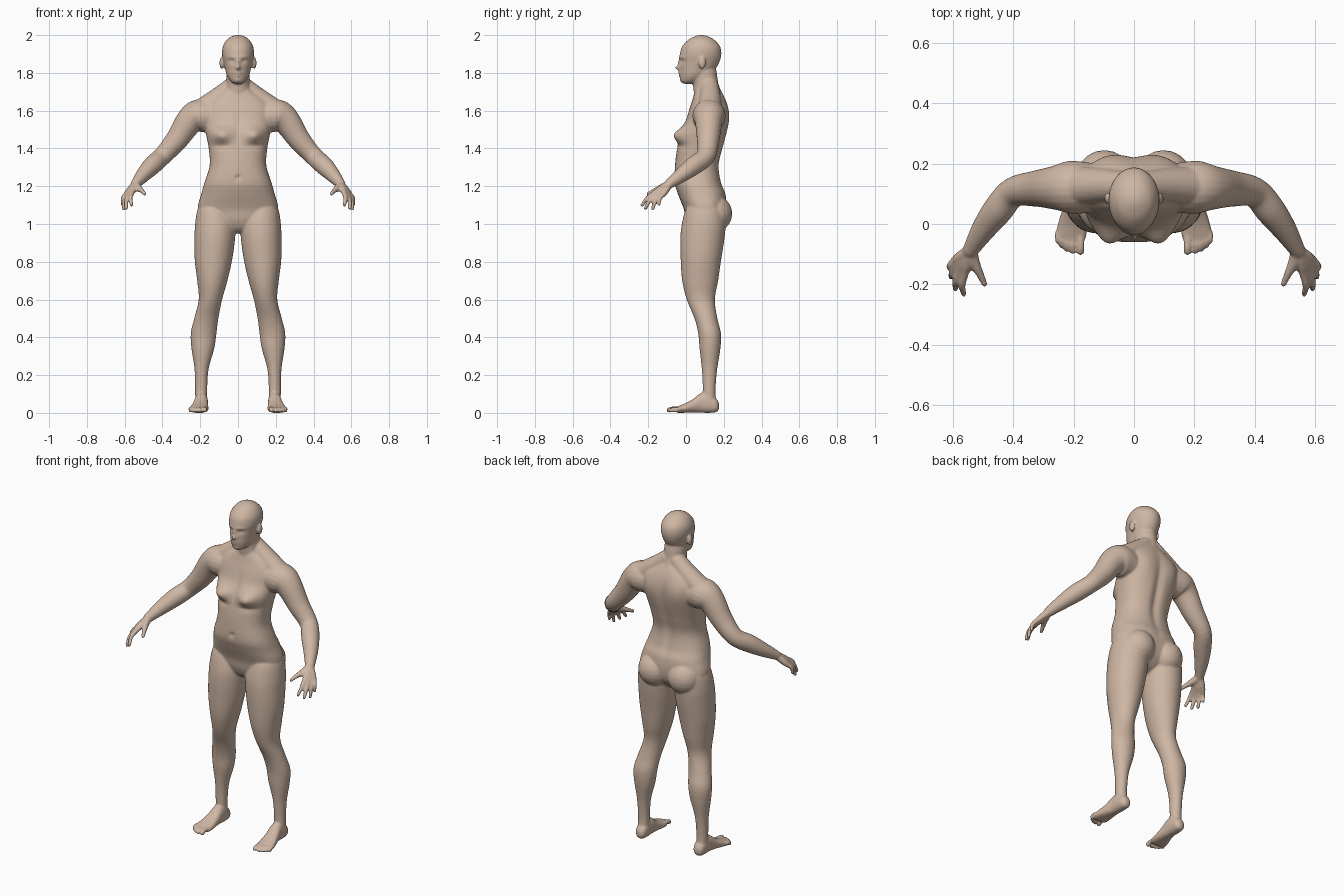
import bpy, bmesh, math
from mathutils import Vector, Matrix

bm = bmesh.new()


def spline(keys, steps):
    """Catmull-Rom interpolation of rows of numbers."""
    out = []
    for i in range(len(keys) - 1):
        a, b, c, d = (keys[min(max(i + k, 0), len(keys) - 1)] for k in (-1, 0, 1, 2))
        for s in range(steps):
            t = s / steps
            out.append([0.5 * (2 * q + (r - p) * t + (2 * p - 5 * q + 4 * r - w) * t * t
                               + (3 * q - p - 3 * r + w) * t ** 3)
                        for p, q, r, w in zip(a, b, c, d)])
    return out + [list(keys[-1])]


def skin(rings):
    """Closed surface through rings of points."""
    vs = [[bm.verts.new(p) for p in r] for r in rings]
    n = len(vs[0])
    for a, b in zip(vs, vs[1:]):
        for i in range(n):
            j = (i + 1) % n
            bm.faces.new((a[i], a[j], b[j], b[i]))
    bm.faces.new(vs[0][::-1])
    bm.faces.new(vs[-1])


def loft(keys, axis='z', power=2.0, seg=48, steps=6, bumps=()):
    """Rows: station, centre x, half width, low edge, high edge.
    Bumps: x, z, spread x, spread z, y push, side (-1 front, 1 back)."""
    rings = []
    for s, cx, rx, lo, hi in spline(keys, steps):
        ring = []
        for k in range(seg):
            t = 2 * math.pi * k / seg
            c, n = math.cos(t), math.sin(t)
            x = cx + rx * math.copysign(abs(c) ** (2 / power), c)
            v = (lo + hi) / 2 + (hi - lo) / 2 * math.copysign(abs(n) ** (2 / power), n)
            for bx, bz, sx, sz, amp, side in bumps:
                if n * side > 0:
                    v += amp * math.exp(-((abs(x) - bx) / sx) ** 2 - ((s - bz) / sz) ** 2)
            ring.append((x, v, s) if axis == 'z' else (x, s, v))
        rings.append(ring)
    skin(rings)


def ball(c, r):
    m = Matrix.Translation(c) @ Matrix.Diagonal((*r, 1))
    bmesh.ops.create_icosphere(bm, subdivisions=3, radius=1, matrix=m)


def tube(keys, seg=20, steps=5):
    """Round-ended tube. Rows: x, y, z, radius."""
    pts = spline(keys, steps)
    rings = []
    for i, p in enumerate(pts):
        a, b = pts[max(i - 1, 0)], pts[min(i + 1, len(pts) - 1)]
        q = (Vector(b[:3]) - Vector(a[:3])).to_track_quat('Z', 'Y')
        rings.append([Vector(p[:3]) + q @ Vector((p[3] * math.cos(2 * math.pi * k / seg),
                                                  p[3] * math.sin(2 * math.pi * k / seg), 0))
                      for k in range(seg)])
    skin(rings)
    for p in (keys[0], keys[-1]):
        ball(p[:3], (p[3],) * 3)


# leg
loft([(1.14, .12, .06, .04, .17), (1.08, .125, .088, 0, .2), (1.0, .12, .107, -.022, .21),
      (.92, .123, .107, -.03, .203), (.81, .13, .099, -.028, .186), (.7, .136, .08, -.02, .17),
      (.6, .146, .062, .004, .153), (.5, .168, .064, .045, .166), (.42, .182, .068, .065, .185),
      (.34, .186, .06, .072, .182), (.23, .193, .037, .084, .165), (.12, .195, .032, .089, .156),
      (.05, .194, .033, .085, .16)])

# foot and toes
loft([(.175, .192, .012, .02, .05), (.16, .193, .03, .004, .075), (.12, .194, .035, 0, .1),
      (.08, .195, .036, .001, .105), (.04, .199, .041, .002, .075), (0, .204, .048, .001, .052),
      (-.04, .209, .052, 0, .036), (-.055, .211, .046, .004, .03)], axis='y', power=2.3)
for x, y, r in ((.177, -.089, .014), (.203, -.09, .0105), (.222, -.083, .01),
                (.239, -.072, .0095), (.254, -.056, .009)):
    tube([(x, -.03, .022, r), (x, (y - .03) / 2 - .01, .022, r * .9), (x, y, r + .001, r)])

# buttock
ball((.098, .145, 1.055), (.098, .1, .1))

# trapezius, shoulder and arm
tube([(.03, .125, 1.73, .048), (.11, .128, 1.66, .058), (.19, .125, 1.597, .066)])
tube([(.16, .12, 1.57, .085), (.215, .122, 1.57, .087), (.26, .12, 1.54, .073),
      (.325, .117, 1.445, .06), (.4, .105, 1.36, .05), (.452, .045, 1.312, .05),
      (.5, -.02, 1.262, .04), (.54, -.085, 1.215, .027)])

# palm and fingers
for base, tip in (((.56, -.162, 1.168), (.564, -.232, 1.1)),
                  ((.576, -.156, 1.157), (.591, -.214, 1.083)),
                  ((.587, -.14, 1.152), (.605, -.176, 1.08)),
                  ((.593, -.12, 1.157), (.612, -.143, 1.105))):
    b, t = Vector(base), Vector(tip)
    w = Vector((.541, -.086, 1.214)).lerp(b, .12)
    m = b.lerp(t, .5) + Vector((.007, -.006, .006))
    tube([(*w, .02), (*w.lerp(b, .6), .0185), (*b, .014), (*m, .0115), (*t, .0095)])
tube([(.54, -.095, 1.207, .022), (.526, -.135, 1.19, .018), (.508, -.17, 1.175, .0125),
      (.495, -.2, 1.16, .01)])

# ear and eyeball
ball((.086, .085, 1.853), (.012, .02, .032))
ball((.034, -.006, 1.86), (.012, .012, .01))

# mirror every paired part to the other side
dup = bmesh.ops.duplicate(bm, geom=bm.verts[:] + bm.edges[:] + bm.faces[:])['geom']
for v in dup:
    if isinstance(v, bmesh.types.BMVert):
        v.co.x *= -1

# torso with breasts, navel and spine groove
loft([(.95, 0, .03, .05, .12), (.975, 0, .08, .02, .16), (1.02, 0, .175, .0, .2),
      (1.08, 0, .212, -.012, .215), (1.16, 0, .194, -.043, .21), (1.22, 0, .177, -.06, .187),
      (1.31, 0, .15, -.058, .176), (1.4, 0, .155, -.048, .196), (1.48, 0, .17, -.033, .216),
      (1.55, 0, .182, -.002, .226), (1.61, 0, .185, .018, .224), (1.66, 0, .15, .035, .21),
      (1.7, 0, .09, .045, .19), (1.73, 0, .06, .05, .17)],
     power=2.35, seg=80, bumps=[(.09, 1.472, .05, .038, -.042, -1), (.09, 1.415, .05, .014, .01, -1),
                                (0, 1.245, .012, .012, .012, -1), (0, 1.5, .02, .08, .008, -1),
                                (0, 1.4, .025, .2, -.015, 1), (.09, 1.56, .05, .07, .008, 1)])

# neck
loft([(1.62, 0, .09, .05, .2), (1.68, 0, .078, .043, .195), (1.74, 0, .063, .037, .172),
      (1.8, 0, .061, .03, .163), (1.84, 0, .055, .03, .155)])

# head with brow, eye sockets, nose, lips and chin
loft([(1.742, 0, .015, -.012, .03), (1.755, 0, .038, -.026, .07), (1.785, 0, .058, -.031, .12),
      (1.82, 0, .068, -.033, .155), (1.86, 0, .077, -.034, .178), (1.9, 0, .084, -.032, .187),
      (1.94, 0, .08, -.02, .18), (1.975, 0, .06, .012, .15), (1.993, 0, .034, .045, .118),
      (2.001, 0, .008, .07, .09)],
     seg=128, steps=10, bumps=[(0, 1.826, .012, .012, -.024, -1), (0, 1.85, .008, .02, -.011, -1),
                               (.034, 1.862, .016, .011, .013, -1), (.03, 1.882, .03, .007, -.005, -1),
                               (0, 1.8, .02, .006, -.01, -1), (0, 1.785, .017, .006, -.008, -1),
                               (0, 1.762, .018, .01, -.005, -1)])

# fuse all parts into one smooth skin
bmesh.ops.recalc_face_normals(bm, faces=bm.faces[:])
mesh = bpy.data.meshes.new("body")
bm.to_mesh(mesh)
bm.free()
body = bpy.data.objects.new("body", mesh)
bpy.context.collection.objects.link(body)
fuse = body.modifiers.new("fuse", 'REMESH')
fuse.mode = 'VOXEL'
fuse.voxel_size = 0.006
fuse.use_smooth_shade = True
soft = body.modifiers.new("soften", 'SMOOTH')
soft.factor = 0.5
soft.iterations = 4

skin_mat = bpy.data.materials.new("skin")
skin_mat.diffuse_color = (.62, .47, .37, 1)
mesh.materials.append(skin_mat)
